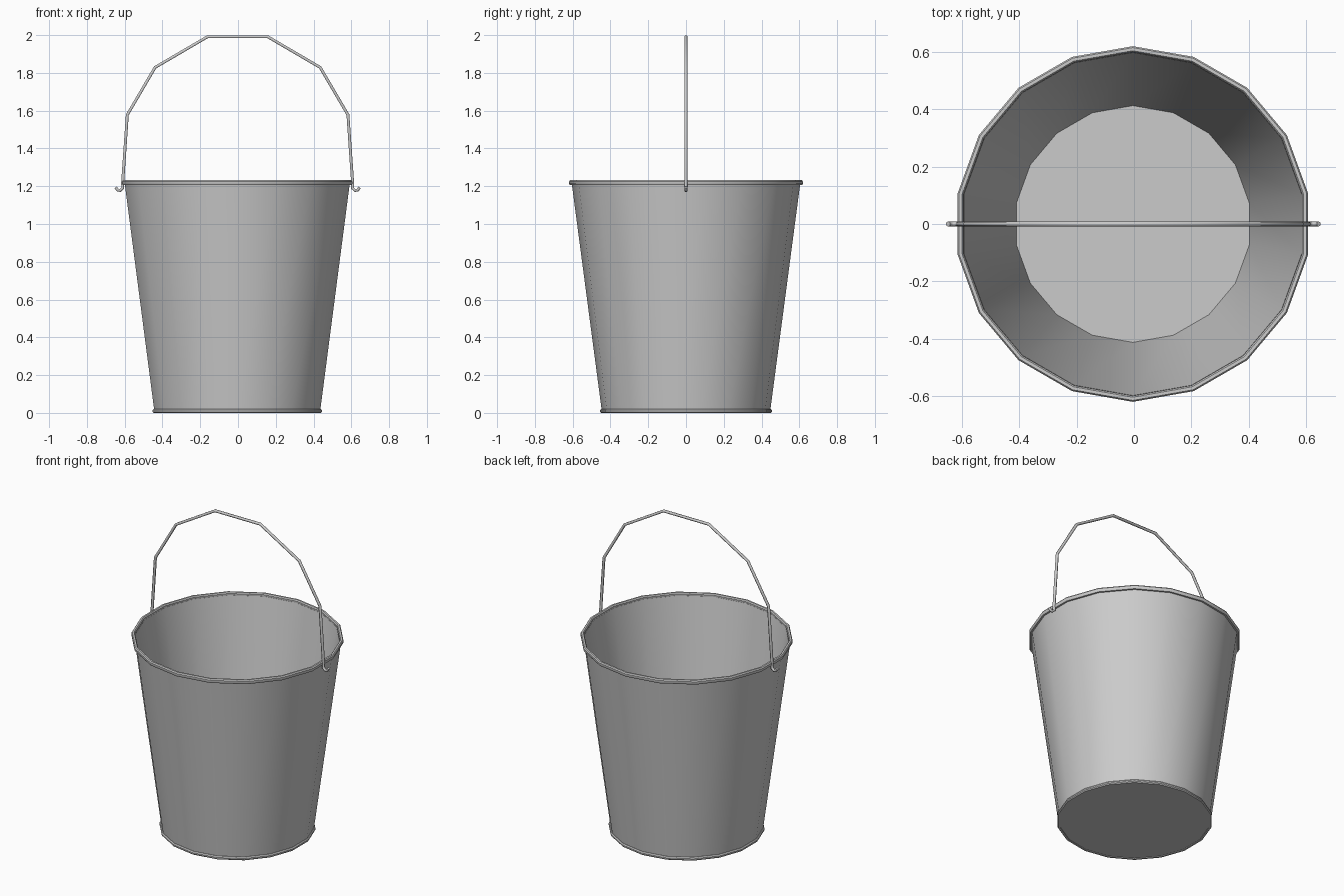
import bpy, bmesh, math

if "Cube" in bpy.data.objects:
    bpy.data.objects.remove(bpy.data.objects["Cube"])

SIDES = 18
CENTRE_X = -0.004

steel = bpy.data.materials.new("grey steel")
steel.diffuse_color = (0.6, 0.6, 0.6, 1)
steel.use_nodes = True
steel.node_tree.nodes["Principled BSDF"].inputs["Base Color"].default_value = steel.diffuse_color


def lathe(name, profile, closed=False):
    """Revolve (radius, z) points about z; open ends are capped with a flat face."""
    bm = bmesh.new()
    rings = []
    for r, z in profile:
        ring = []
        for i in range(SIDES):
            a = math.pi / 2 + 2 * math.pi * i / SIDES
            ring.append(bm.verts.new((r * math.cos(a), r * math.sin(a), z)))
        rings.append(ring)
    pairs = list(zip(rings, rings[1:]))
    if closed:
        pairs.append((rings[-1], rings[0]))
    for lo, hi in pairs:
        for i in range(SIDES):
            j = (i + 1) % SIDES
            bm.faces.new((lo[i], lo[j], hi[j], hi[i]))
    if not closed:
        bm.faces.new(rings[0][::-1])
        bm.faces.new(rings[-1])
    bmesh.ops.recalc_face_normals(bm, faces=bm.faces)
    for f in bm.faces:
        f.smooth = True
    mesh = bpy.data.meshes.new(name)
    bm.to_mesh(mesh)
    bm.free()
    mesh.set_sharp_from_angle(angle=math.radians(35))
    mesh.materials.append(steel)
    obj = bpy.data.objects.new(name, mesh)
    obj.location.x = CENTRE_X
    bpy.context.collection.objects.link(obj)
    return obj


# Tapered bucket shell: outside wall, lip, inside wall and floor
lathe("bucket_body", [(0.445, 0.004), (0.605, 1.215), (0.597, 1.215), (0.412, 0.02)])

# Rolled rim around the mouth and thin bead around the base
lathe("rim", [(0.601, 1.206), (0.615, 1.206), (0.619, 1.213), (0.619, 1.225),
              (0.614, 1.232), (0.603, 1.232), (0.598, 1.225), (0.598, 1.213)], closed=True)
lathe("base_bead", [(0.438, 0.0), (0.450, 0.0), (0.455, 0.006), (0.455, 0.014),
                    (0.450, 0.021), (0.438, 0.021)], closed=True)

# Wire handle: half the arch, mirrored, ending in small outward hooks
half = [(0.160, 1.991), (0.437, 1.829), (0.584, 1.578), (0.609, 1.215),
        (0.608, 1.190), (0.622, 1.177), (0.636, 1.180), (0.645, 1.194)]
path = [(-x, z) for x, z in reversed(half)] + half
curve = bpy.data.curves.new("handle", "CURVE")
curve.dimensions = "3D"
curve.bevel_depth = 0.009
curve.bevel_resolution = 1
curve.use_fill_caps = True
spline = curve.splines.new("POLY")
spline.points.add(len(path) - 1)
for p, (x, z) in zip(spline.points, path):
    p.co = (x, 0, z, 1)
curve.materials.append(steel)
handle = bpy.data.objects.new("handle", curve)
handle.location.x = CENTRE_X / 2
bpy.context.collection.objects.link(handle)
